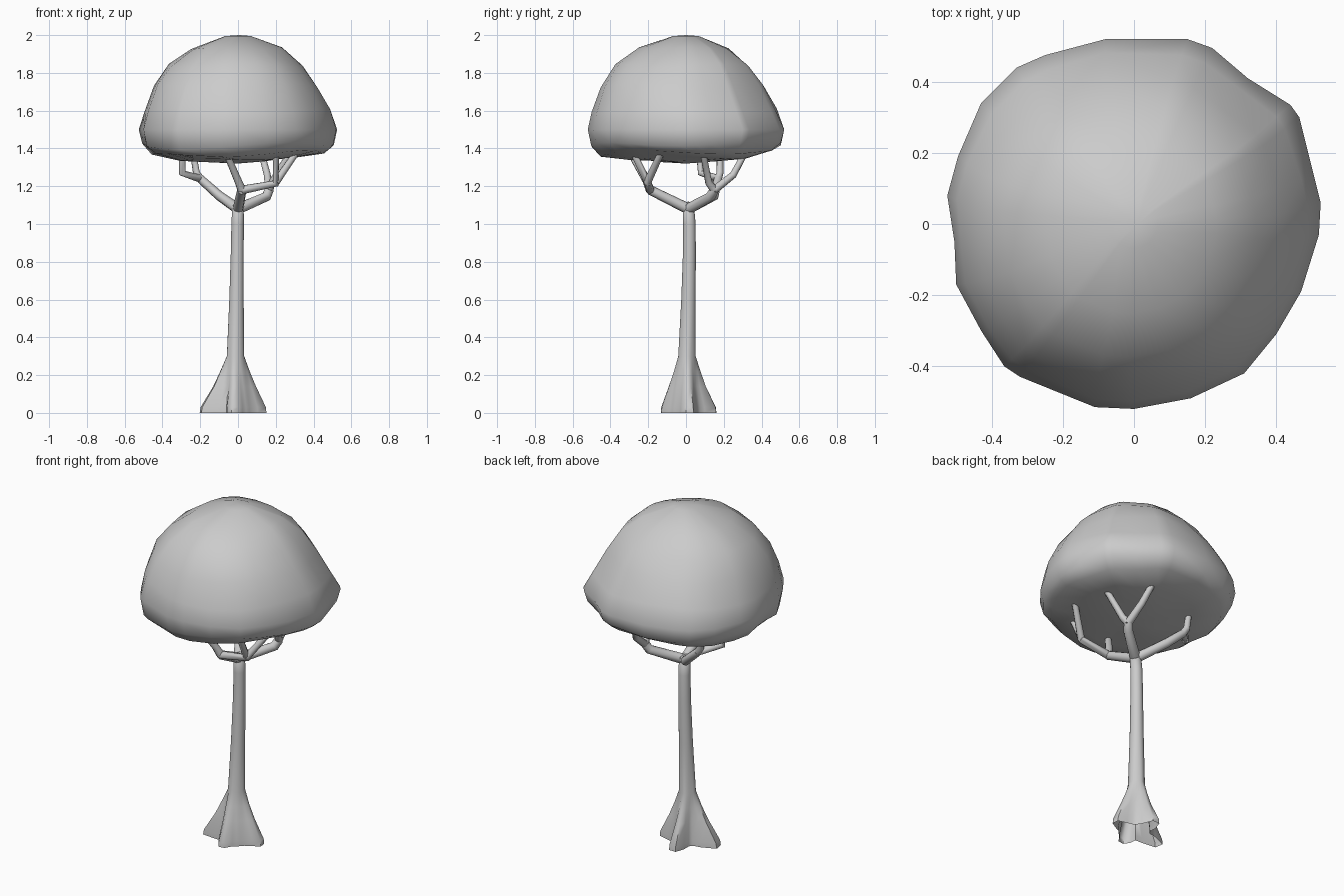
import bpy, bmesh, math
from mathutils import Vector

if "Cube" in bpy.data.objects:
    bpy.data.objects.remove(bpy.data.objects["Cube"])


def loft(name, rings, start=None, end=None, angle=60):
    """Skin rings of points; start / end are optional pole points closing the ends."""
    bm = bmesh.new()
    vr = [[bm.verts.new(p) for p in r] for r in rings]
    n = len(vr[0])
    for a, b in zip(vr, vr[1:]):
        for i in range(n):
            j = (i + 1) % n
            bm.faces.new((a[i], a[j], b[j], b[i]))
    for pole, ring in ((start, vr[0]), (end, vr[-1])):
        if pole is not None:
            c = bm.verts.new(pole)
            for i in range(n):
                bm.faces.new((ring[i], ring[(i + 1) % n], c))
    bmesh.ops.recalc_face_normals(bm, faces=bm.faces)
    me = bpy.data.meshes.new(name)
    bm.to_mesh(me)
    bm.free()
    ob = bpy.data.objects.new(name, me)
    bpy.context.collection.objects.link(ob)
    bpy.ops.object.select_all(action='DESELECT')
    ob.select_set(True)
    bpy.context.view_layer.objects.active = ob
    bpy.ops.object.shade_smooth_by_angle(angle=math.radians(angle))
    return ob


def tube(name, pts, r0, r1, sides=8):
    """Tapered bent limb through the points."""
    pts = [Vector(p) for p in pts]
    rings = []
    for k, p in enumerate(pts):
        t = Vector()
        if k:
            t += (p - pts[k - 1]).normalized()
        if k < len(pts) - 1:
            t += (pts[k + 1] - p).normalized()
        t.normalize()
        u = t.cross(Vector((0.31, 0.95, 0))).normalized()
        v = t.cross(u)
        r = r0 + (r1 - r0) * k / (len(pts) - 1)
        rings.append([p + r * (u * math.cos(a) + v * math.sin(a))
                      for a in (math.tau * i / sides for i in range(sides))])
    return loft(name, rings, pts[0], pts[-1])


# Canopy: plan outline scaled through a mushroom-like profile
outline = [(.525, .06), (.52, -.03), (.47, -.19), (.4, -.31), (.31, -.42), (.16, -.49), (0, -.52),
           (-.11, -.515), (-.32, -.43), (-.365, -.4), (-.43, -.3), (-.5, -.17), (-.505, -.05),
           (-.525, .08), (-.495, .19), (-.43, .34), (-.33, .44), (-.25, .475), (-.08, .52),
           (.15, .52), (.22, .495), (.32, .41), (.44, .335), (.465, .3), (.505, .14)]
profile = [(.3, 1.335), (.6, 1.35), (.87, 1.38), (.965, 1.425), (1, 1.5), (.945, 1.6),
           (.83, 1.73), (.68, 1.84), (.46, 1.93), (.13, 1.995)]
rings = []
for k, (s, z) in enumerate(profile):
    ring = []
    lean = (0, 0, 0, 0, 0, .4, 1, 1, .6, 0)[k]     # upper dome sits slightly front left
    for x, y in outline:
        a, r = math.atan2(y, x), math.hypot(x, y)
        if z > 1.55:
            r = .6 * r + .4 * .52          # rounder towards the top
        wob = .012 * math.sin(3 * a + 1.7 * k) * s if k in (0, 1, 2, 3, 5, 6, 7, 8) else 0
        drop = .02 * s * max(0, math.cos(a + 2.36)) if k < 4 else 0
        ring.append((s * r * math.cos(a) - .012 * lean, s * r * math.sin(a) - .02 * lean,
                     z + wob - drop))
    rings.append(ring)
loft("canopy", rings, (0, 0, 1.32), (.01, 0, 2.0), 80)

# Trunk with four flared roots, open underneath
roots = [(-.205, -.025), (-.03, -.135), (.152, .02), (-.03, .165)]
N = 24


def root_radius(a):
    best = .085
    for x, y in roots:
        d = math.atan2(y, x) - a
        d = abs(math.atan2(math.sin(d), math.cos(d)))
        best = max(best, .085 + (math.hypot(x, y) - .085) * math.exp(-(d / .38) ** 3))
    return best


# z, centre x, centre y, radius, root flare amount
levels = [(0, 0, 0, .05, 1), (.03, 0, 0, .05, .97), (.14, -.005, 0, .05, .5), (.22, -.01, .003, .047, .24),
          (.3, -.013, .005, .046, 0), (.6, -.008, .013, .038, 0), (.85, -.004, .018, .034, 0),
          (1.0, -.002, .018, .033, 0), (1.1, 0, .012, .03, 0)]
rings = []
for z, cx, cy, r, f in levels:
    ring = []
    for i in range(N):
        a = math.tau * i / N
        q = r + (root_radius(a) - r) * f
        ring.append((cx + q * math.cos(a), cy + q * math.sin(a), z))
    rings.append(ring)
loft("trunk", rings, None, (0, .012, 1.12))

# Branches: three limbs, each splitting below the canopy
fork = (0, .012, 1.08)
left, front, right = (-.2, .17, 1.24), (.02, -.19, 1.18), (.165, .15, 1.18)
limbs = {
    "back_left_limb": ([fork, (-.1, .15, 1.15), left], .029, .023),
    "back_left_twig_outer": ([left, (-.295, .08, 1.27), (-.295, .07, 1.38)], .021, .017),
    "back_left_twig_inner": ([left, (-.22, .18, 1.27), (-.24, .18, 1.39)], .022, .017),
    "front_limb": ([fork, front], .029, .025),
    "front_twig_inner": ([front, (0, -.21, 1.23), (-.06, -.29, 1.37)], .024, .018),
    "front_twig_right": ([front, (.2, -.2, 1.215), (.2, -.28, 1.38)], .023, .018),
    "front_twig_outer": ([(.2, -.205, 1.22), (.31, -.13, 1.38)], .021, .017),
    "right_limb": ([fork, (.15, .13, 1.145), right], .029, .025),
    "right_twig_outer": ([right, (.18, .12, 1.22), (.28, .09, 1.38)], .023, .017),
    "right_twig_inner": ([right, (.155, .25, 1.26), (.12, .32, 1.39)], .022, .017),
}
for name, (pts, r0, r1) in limbs.items():
    tube(name, pts, r0, r1)
